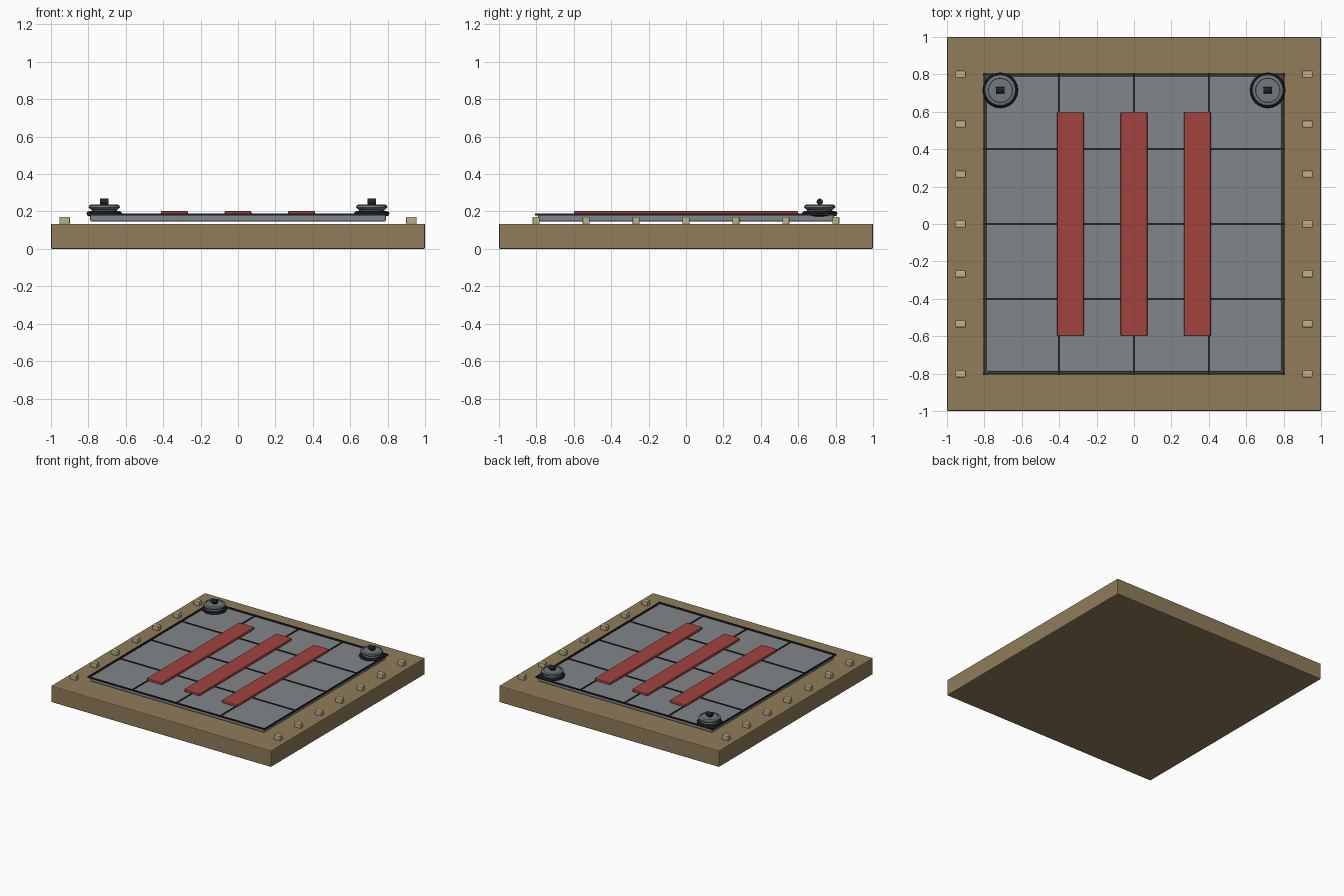
import bpy, bmesh, math

if "Cube" in bpy.data.objects:
    bpy.data.objects.remove(bpy.data.objects["Cube"])


def material(name, rgb):
    m = bpy.data.materials.new(name)
    m.diffuse_color = (*rgb, 1)
    m.use_nodes = True
    m.node_tree.nodes["Principled BSDF"].inputs["Base Color"].default_value = m.diffuse_color
    return m


TAN = material("tan", (0.28, 0.20, 0.10))
GREY = material("grey", (0.22, 0.24, 0.255))
WHEEL_GREY = material("wheel_grey", (0.17, 0.19, 0.20))
RED = material("red", (0.36, 0.055, 0.048))
CREAM = material("cream", (0.50, 0.44, 0.25))
BLACK = material("black", (0.016, 0.018, 0.02))


def finish(bm, name, mat, smooth=False):
    bmesh.ops.recalc_face_normals(bm, faces=bm.faces[:])
    me = bpy.data.meshes.new(name)
    bm.to_mesh(me)
    bm.free()
    me.materials.append(mat)
    ob = bpy.data.objects.new(name, me)
    bpy.context.collection.objects.link(ob)
    if smooth:
        bpy.ops.object.select_all(action='DESELECT')
        ob.select_set(True)
        bpy.context.view_layer.objects.active = ob
        bpy.ops.object.shade_smooth_by_angle(angle=math.radians(35))
    return ob


def box(name, x, y, z0, z1, sx, sy, mat, bevel=0.0):
    bm = bmesh.new()
    bmesh.ops.create_cube(bm, size=1)
    for v in bm.verts:
        v.co = (x + v.co.x * sx, y + v.co.y * sy, (z0 + z1) / 2 + v.co.z * (z1 - z0))
    if bevel:
        bmesh.ops.bevel(bm, geom=bm.edges[:], offset=bevel, segments=2,
                        profile=0.5, affect='EDGES')
    return finish(bm, name, mat)


def lathe(name, x, y, profile, mat, closed=False, sides=24):
    bm = bmesh.new()
    pts = profile + profile[:1] if closed else profile
    vs = [bm.verts.new((r, 0, z)) for r, z in pts]
    edges = [bm.edges.new(p) for p in zip(vs, vs[1:])]
    bmesh.ops.spin(bm, geom=vs + edges, cent=(0, 0, 0), axis=(0, 0, 1),
                   angle=math.tau, steps=sides, use_duplicate=False)
    bmesh.ops.remove_doubles(bm, verts=bm.verts[:], dist=1e-5)
    bmesh.ops.translate(bm, verts=bm.verts[:], vec=(x, y, 0))
    return finish(bm, name, mat, True)


# Base slab and the hatch plate above it
box("base_slab", 0, 0, 0, 0.134, 2, 2, TAN, 0.006)
box("hatch_plate", 0, 0, 0.147, 0.183, 1.58, 1.58, GREY, 0.006)

# Panel seams laid out as a 4 x 4 grid
for i in range(-2, 3):
    box("seam_lengthwise", i * 0.4, 0, 0.178, 0.188, 0.011, 1.612, BLACK)
    box("seam_crosswise", 0, i * 0.4, 0.178, 0.188, 1.612, 0.011, BLACK)

# Raised red strips
for i in (-1, 0, 1):
    box("red_strip", i * 0.34, 0, 0.18, 0.203, 0.143, 1.2, RED, 0.007)

for side in (-1, 1):
    # Pegs along both edges
    for j in range(-3, 4):
        box("edge_peg", side * 0.927, j * 0.267, 0.132, 0.171, 0.056, 0.038, CREAM, 0.005)

    # Corner wheels: tyre, grooved hub and axle pin
    x, y = side * 0.715, 0.715
    ring = [(0.079 + 0.016 * math.cos(a * math.tau / 8), 0.188 + 0.014 * math.sin(a * math.tau / 8))
            for a in range(8)]
    lathe("wheel_tyre", x, y, ring, BLACK, closed=True)
    hub = [(0, 0.178), (0.072, 0.178), (0.072, 0.198), (0.066, 0.208), (0.078, 0.215),
           (0.084, 0.222), (0.082, 0.231), (0.074, 0.236), (0.066, 0.236),
           (0.064, 0.231), (0, 0.231)]
    lathe("wheel_hub", x, y, hub, WHEEL_GREY)
    bm = bmesh.new()
    bmesh.ops.create_cone(bm, cap_ends=True, segments=12, radius1=0.017, radius2=0.017, depth=0.046)
    for v in bm.verts:
        v.co = (x + v.co.z, y + v.co.y, 0.252 - v.co.x)
    finish(bm, "axle_pin", BLACK, True)
    box("pin_stem", x, y, 0.229, 0.245, 0.02, 0.02, BLACK)
